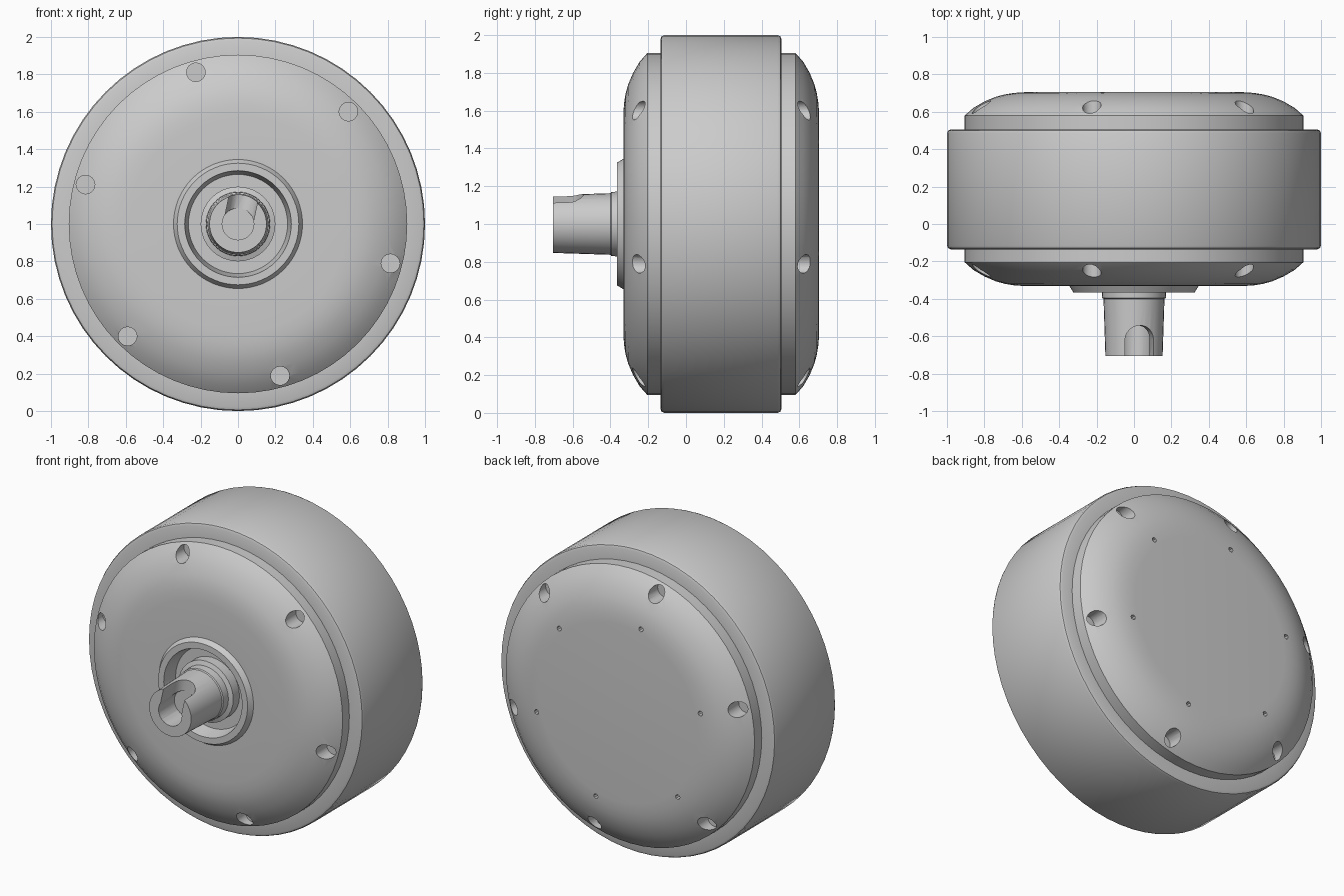
import bpy, bmesh
from math import sin, cos, pi, radians
from mathutils import Matrix

if "Cube" in bpy.data.objects:
    bpy.data.objects.remove(bpy.data.objects["Cube"])

AXIS_Z = 1.0                     # height of the motor axis, which runs along y
START, BOLT_R, PIN_R = radians(45.5), 0.842, 0.615


def finish(bm, name):
    bmesh.ops.remove_doubles(bm, verts=bm.verts, dist=1e-5)
    bmesh.ops.recalc_face_normals(bm, faces=bm.faces)
    mesh = bpy.data.meshes.new(name)
    bm.to_mesh(mesh)
    bm.free()
    obj = bpy.data.objects.new(name, mesh)
    bpy.context.collection.objects.link(obj)
    return obj


def lathe(name, profile, segments=64, closed=False):
    """Revolve (radius, y) points around the motor axis."""
    bm = bmesh.new()
    rings = []
    for i in range(segments):
        a = 2 * pi * i / segments
        rings.append([bm.verts.new((r * cos(a), y, AXIS_Z + r * sin(a)))
                      for r, y in profile])
    n = len(profile)
    for i in range(segments):
        a, b = rings[i], rings[(i + 1) % segments]
        for j in range(n if closed else n - 1):
            k = (j + 1) % n
            bm.faces.new((a[j], a[k], b[k], b[j]))
    return finish(bm, name)


def hole_cutter(name, ring_r, hole_r, y0, y1, sides):
    """Six short cylinders on a circle, parallel to the motor axis."""
    bm = bmesh.new()
    for i in range(6):
        a = START + i * pi / 3
        place = Matrix.Translation((ring_r * cos(a), (y0 + y1) / 2, AXIS_Z + ring_r * sin(a)))
        bmesh.ops.create_cone(bm, cap_ends=True, segments=sides, radius1=hole_r, radius2=hole_r,
                              depth=abs(y1 - y0), matrix=place @ Matrix.Rotation(pi / 2, 4, 'X'))
    return finish(bm, name)


def select(obj):
    bpy.ops.object.select_all(action='DESELECT')
    obj.select_set(True)
    bpy.context.view_layer.objects.active = obj


def cut(obj, cutter):
    cutter.hide_render = True
    mod = obj.modifiers.new("cut", 'BOOLEAN')
    mod.operation, mod.solver, mod.object = 'DIFFERENCE', 'EXACT', cutter
    select(obj)
    bpy.ops.object.modifier_apply(modifier=mod.name)
    bpy.data.objects.remove(cutter)


def smooth(obj):
    select(obj)
    bpy.ops.object.shade_smooth_by_angle(angle=radians(25))


# outer drum with small rounded edges
drum = lathe("drum", [(0.87, -0.135), (0.98, -0.135), (0.994, -0.129), (1.0, -0.115),
                      (1.0, 0.485), (0.994, 0.499), (0.98, 0.505), (0.87, 0.505)], closed=True)

# domed front cover with raised collar around the shaft recess
front = lathe("front_cover", [
    (0, -0.08), (0.905, -0.08), (0.905, -0.205), (0.86, -0.245), (0.80, -0.28),
    (0.74, -0.306), (0.69, -0.32), (0.64, -0.328), (0.58, -0.332), (0.345, -0.332),
    (0.325, -0.365), (0.285, -0.365), (0.265, -0.27), (0, -0.27)])
cut(front, hole_cutter("front_bolt_cutter", BOLT_R, 0.05, -0.5, -0.17, 16))

# domed back cover with bolt holes and small pin holes
back = lathe("back_cover", [
    (0, 0.45), (0.905, 0.45), (0.905, 0.58), (0.86, 0.62), (0.80, 0.655),
    (0.74, 0.68), (0.69, 0.693), (0.64, 0.701), (0.58, 0.705), (0, 0.705)])
cut(back, hole_cutter("back_bolt_cutter", BOLT_R, 0.05, 0.545, 0.85, 16))
cut(back, hole_cutter("pin_cutter", PIN_R, 0.016, 0.64, 0.85, 8))

# tapered shaft with stepped base
shaft = lathe("shaft", [(0, -0.25), (0.2, -0.25), (0.2, -0.335), (0.172, -0.345),
                        (0.17, -0.395), (0.163, -0.4), (0.153, -0.705), (0, -0.705)], 32)

# bore in the shaft end
cut(shaft, lathe("bore_cutter", [(0, -0.8), (0.085, -0.8), (0.085, -0.54), (0, -0.54)], 24))

# round-ended keyway opening to the top, tilted slightly to the right
bm = bmesh.new()
outline = [(0.078, -0.8)] + [(0.078 * cos(i * pi / 12), -0.62 + 0.078 * sin(i * pi / 12))
                             for i in range(13)] + [(-0.078, -0.8)]
face = bm.faces.new([bm.verts.new((x, y, 0.0)) for x, y in outline])
top = bmesh.ops.extrude_face_region(bm, geom=[face])["geom"]
bmesh.ops.translate(bm, vec=(0, 0, 0.3), verts=[v for v in top if isinstance(v, bmesh.types.BMVert)])
bm.transform(Matrix.Translation((0, 0, AXIS_Z)) @ Matrix.Rotation(radians(12), 4, 'Y'))
cut(shaft, finish(bm, "keyway_cutter"))

for part in (drum, front, back, shaft):
    smooth(part)
